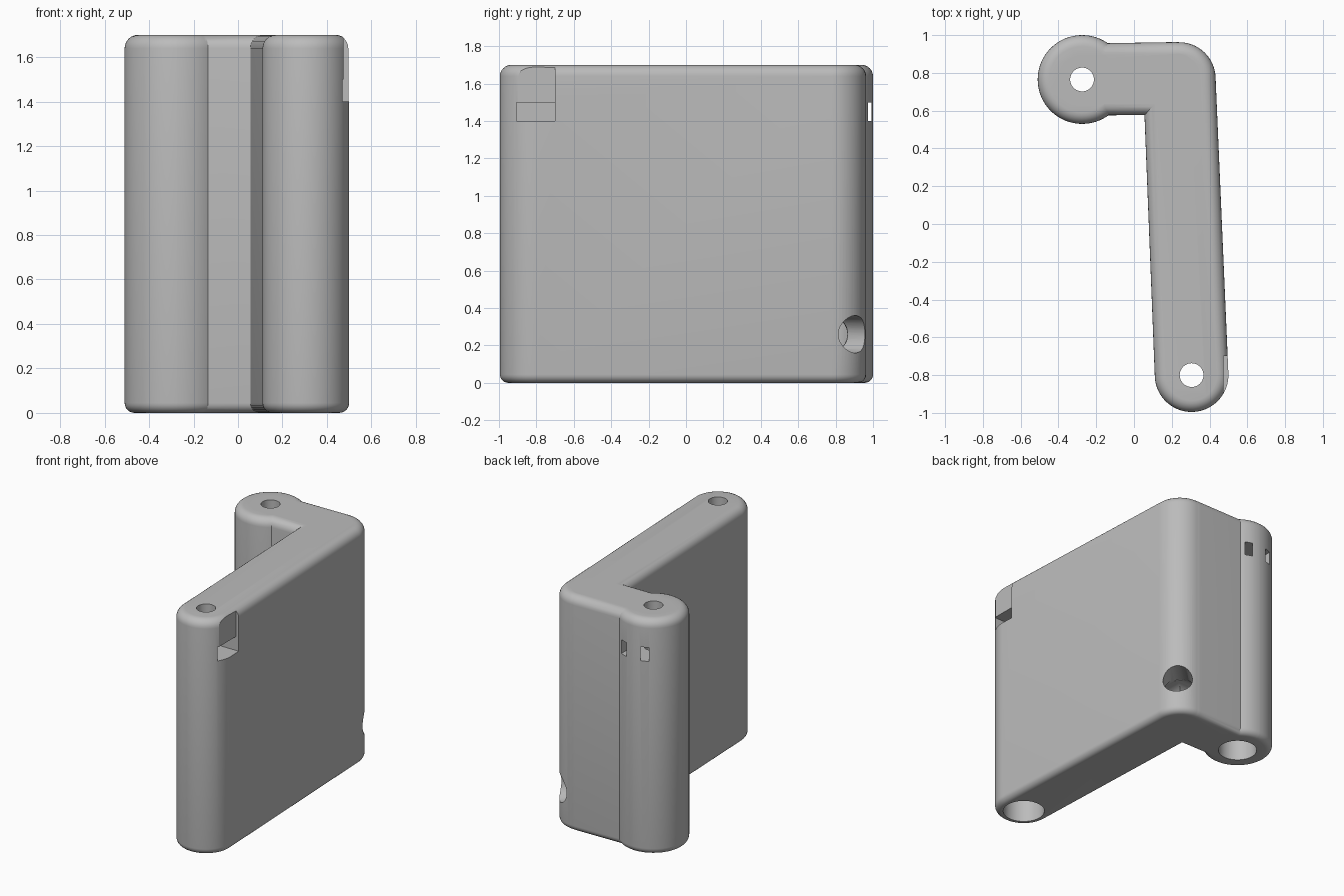
import bpy
import bmesh
import math
from mathutils import Matrix, Vector

if "Cube" in bpy.data.objects:
    bpy.data.objects.remove(bpy.data.objects["Cube"], do_unlink=True)

HEIGHT = 1.7
ROUND_TOP, ROUND_BASE = 0.06, 0.045
STEPS = 6

LOBE = Vector((-0.275, 0.765))     # rear post axis
CORNER = Vector((0.24, 0.77))      # elbow axis
END = Vector((0.305, -0.8))        # front post axis

grey = bpy.data.materials.new("light_grey")
grey.use_nodes = True
COLOUR = (0.5, 0.5, 0.5, 1)
grey.diffuse_color = COLOUR
grey.node_tree.nodes["Principled BSDF"].inputs["Base Color"].default_value = COLOUR


def make_object(name, bm):
    bmesh.ops.recalc_face_normals(bm, faces=bm.faces)
    mesh = bpy.data.meshes.new(name)
    bm.to_mesh(mesh)
    bm.free()
    mesh.materials.append(grey)
    obj = bpy.data.objects.new(name, mesh)
    bpy.context.collection.objects.link(obj)
    return obj


def edge_profile():
    """(height, inset) pairs for the rounded base and top edges."""
    angles = [i / STEPS * math.pi / 2 for i in range(STEPS + 1)]
    base = [(ROUND_BASE * (1 - math.sin(a)), ROUND_BASE * (1 - math.cos(a)))
            for a in reversed(angles)]
    top = [(HEIGHT - ROUND_TOP * (1 - math.sin(a)), ROUND_TOP * (1 - math.cos(a)))
           for a in angles]
    return base + top


def rounded_slab(name, p, q, rp, rq, n=32):
    """Upright slab with a half-round end at p and q."""
    bm = bmesh.new()
    heading = math.atan2(q.y - p.y, q.x - p.x)
    rings = []
    for z, inset in edge_profile():
        ring = []
        for centre, r, start in ((q, rq, -math.pi / 2), (p, rp, math.pi / 2)):
            for i in range(n + 1):
                a = heading + start + math.pi * i / n
                ring.append(bm.verts.new((centre.x + (r - inset) * math.cos(a),
                                          centre.y + (r - inset) * math.sin(a), z)))
        rings.append(ring)
    for lower, upper in zip(rings, rings[1:]):
        for i in range(len(lower)):
            j = (i + 1) % len(lower)
            bm.faces.new((lower[i], lower[j], upper[j], upper[i]))
    bm.faces.new(rings[0])
    bm.faces.new(rings[-1])
    return make_object(name, bm)


def rod(name, start, finish, r):
    bm = bmesh.new()
    start, finish = Vector(start), Vector(finish)
    axis = finish - start
    turn = axis.to_track_quat('Z', 'Y').to_matrix().to_4x4()
    bmesh.ops.create_cone(bm, cap_ends=True, segments=48, radius1=r, radius2=r,
                          depth=axis.length,
                          matrix=Matrix.Translation((start + finish) / 2) @ turn)
    return make_object(name, bm)


def box(name, low, high):
    bm = bmesh.new()
    low, high = Vector(low), Vector(high)
    bmesh.ops.create_cube(bm, size=1, matrix=Matrix.Translation((low + high) / 2)
                          @ Matrix.Diagonal((*(high - low), 1)))
    return make_object(name, bm)


# Main walls and rear post
body = rounded_slab("bracket_body", CORNER, END, 0.192, 0.195)
arm = rounded_slab("arm", LOBE, CORNER - Vector((0.02, 0)), 0.19, 0.193)
post = rounded_slab("post", LOBE, LOBE + Vector((0.001, 0)), 0.235, 0.235)

cutters = []
# Bores from below and screw holes from above
for label, c, bore in (("rear", LOBE, 0.13), ("front", END, 0.14)):
    cutters.append(rod(label + "_bore", (*c, -0.1), (*c, 1.2), bore))
    cutters.append(rod(label + "_screw_hole", (*c, 1.1), (*c, HEIGHT + 0.1), 0.063))

# Nut pockets and the relief above the front one
cutters.append(box("front_nut_pocket", (0.2, -0.905, 1.4), (0.6, -0.7, 1.5)))
cutters.append(box("front_relief", (0.474, -0.905, 1.45), (0.6, -0.7, 1.8)))
cutters.append(box("rear_nut_pocket", (-0.385, 0.66, 1.4), (-0.165, 0.993, 1.5)))

# Cable outlet at the elbow, with passages to both bores
elbow = (*CORNER, 0.26)
cutters.append(rod("cable_outlet", elbow, (0.54, 1.07, 0.26), 0.1))
cutters.append(rod("rear_passage", (0.25, 0.768, 0.26), (*LOBE, 0.26), 0.097))
cutters.append(rod("front_passage", (0.24, 0.78, 0.26), (*END, 0.26), 0.095))

helpers = [arm, post] + cutters
for helper in helpers:
    helper.hide_render = True
    mod = body.modifiers.new(helper.name, 'BOOLEAN')
    mod.operation = 'DIFFERENCE' if helper in cutters else 'UNION'
    mod.solver = 'EXACT'
    mod.object = helper

# Bake the booleans and drop the helpers
bpy.context.view_layer.update()
result = bpy.data.meshes.new_from_object(
    body.evaluated_get(bpy.context.evaluated_depsgraph_get()))
body.modifiers.clear()
body.data = result
for helper in helpers:
    bpy.data.objects.remove(helper, do_unlink=True)
result.materials.clear()
result.materials.append(grey)

bpy.ops.object.select_all(action='DESELECT')
body.select_set(True)
bpy.context.view_layer.objects.active = body
bpy.ops.object.shade_smooth_by_angle(angle=math.radians(25))
